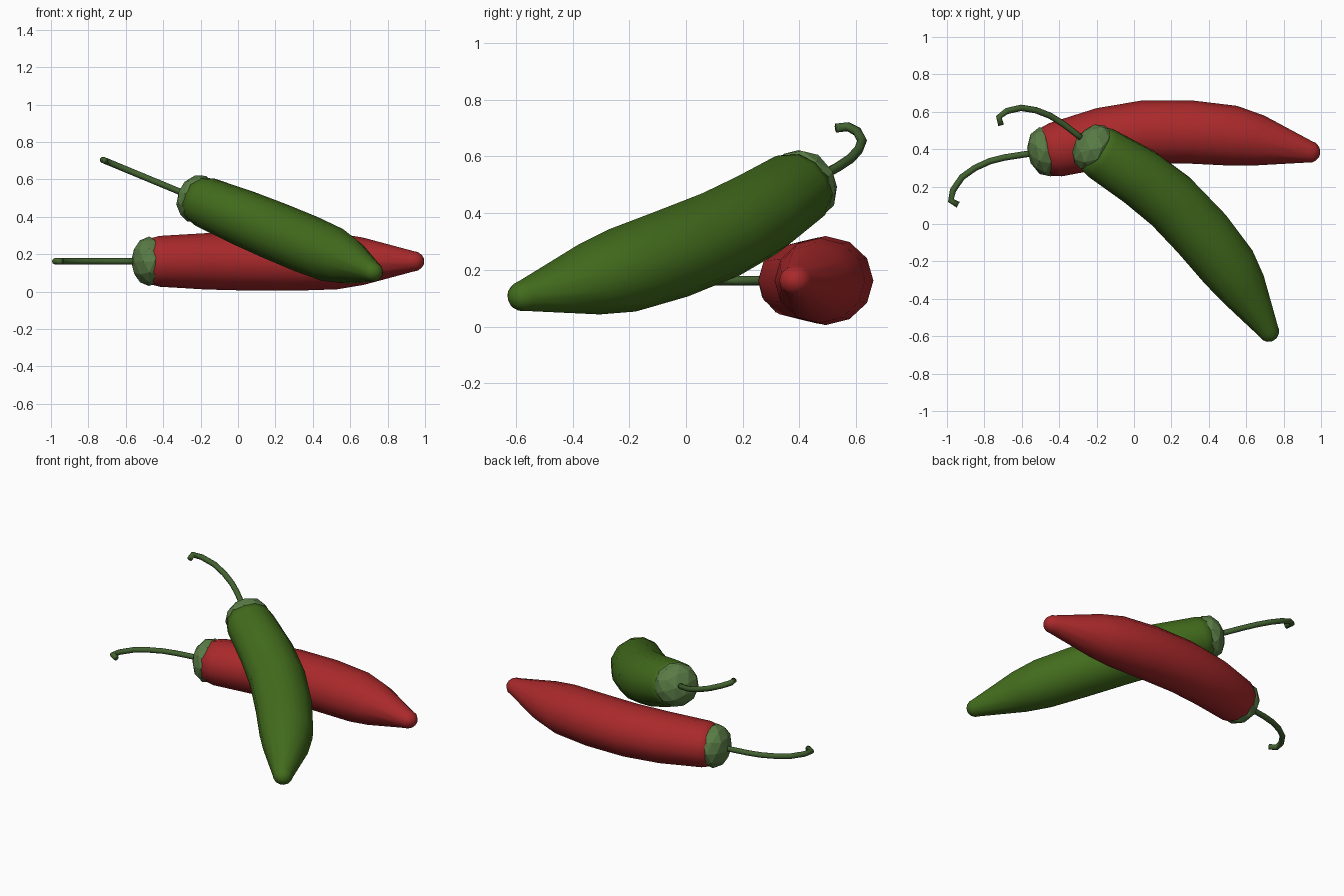
import bpy, bmesh
from math import sin, cos, pi, radians
from mathutils import Vector, Matrix

if "Cube" in bpy.data.objects:
    bpy.data.objects.remove(bpy.data.objects["Cube"])

# stem base is the pivot of each pepper
PIVOT = Vector((-0.567, 0.374))
SIDES = 12
# body path: x, y, radius
BODY = [(-0.485, 0.382, 0.127), (-0.42, 0.397, 0.146), (-0.17, 0.460, 0.162),
        (0.05, 0.492, 0.168), (0.30, 0.492, 0.169), (0.53, 0.472, 0.161),
        (0.67, 0.446, 0.136), (0.937, 0.386, 0.059)]
STEM = [(-0.53, 0.38), (-0.60, 0.370), (-0.69, 0.356), (-0.77, 0.336), (-0.85, 0.300),
        (-0.92, 0.250), (-0.968, 0.180), (-0.979, 0.125), (-0.94, 0.103)]


def material(name, rgb):
    m = bpy.data.materials.new(name)
    m.diffuse_color = (*rgb, 1)
    m.use_nodes = True
    m.node_tree.nodes["Principled BSDF"].inputs["Base Color"].default_value = m.diffuse_color
    return m


cap_mat = material("cap_green", (0.10, 0.20, 0.06))
stem_mat = material("stem_green", (0.055, 0.12, 0.03))


def finish(name, bm, mat, matrix, smooth):
    bmesh.ops.recalc_face_normals(bm, faces=bm.faces)
    for f in bm.faces:
        f.smooth = smooth
    me = bpy.data.meshes.new(name)
    bm.to_mesh(me)
    bm.free()
    me.materials.append(mat)
    ob = bpy.data.objects.new(name, me)
    ob.matrix_world = matrix
    bpy.context.collection.objects.link(ob)


def tube(path, sides, flat=1.0):
    """Loft rings (centre, radius, tangent) lying in the xy plane."""
    bm = bmesh.new()
    rings = []
    for c, r, t in path:
        n = Vector((-t.y, t.x, 0))
        rings.append([bm.verts.new(Vector((c.x, c.y, 0)) + n * r * cos(2 * pi * i / sides)
                      + Vector((0, 0, r * flat * sin(2 * pi * i / sides)))) for i in range(sides)])
    for a, b in zip(rings, rings[1:]):
        for i in range(sides):
            j = (i + 1) % sides
            bm.faces.new((a[i], a[j], b[j], b[i]))
    bm.faces.new(rings[0])
    bm.faces.new(rings[-1])
    return bm


def with_tangents(points, radii):
    out = []
    for i, p in enumerate(points):
        d_in = (p - points[max(i - 1, 0)]).normalized()
        d_out = (points[min(i + 1, len(points) - 1)] - p).normalized()
        out.append((p, radii[i], (d_in + d_out).normalized()))
    return out


def pepper(prefix, body_mat, matrix):
    # tapered body with a rounded tip
    path = with_tangents([Vector(p[:2]) - PIVOT for p in BODY], [p[2] for p in BODY])
    c, r, t = path[-1]
    for a in (25, 50, 70, 84):
        path.append((c + t * r * sin(radians(a)), r * cos(radians(a)), t))
    finish(prefix + "_pepper_body", tube(path, SIDES, 0.93), body_mat, matrix, True)

    # faceted cap over the wide end
    bm = bmesh.new()
    place = (Matrix.Translation((-0.476 - PIVOT.x, 0.386 - PIVOT.y, 0))
             @ Matrix.Rotation(radians(13), 4, 'Z') @ Matrix.Diagonal((0.093, 0.135, 0.132, 1)))
    bmesh.ops.create_icosphere(bm, subdivisions=2, radius=1, matrix=place)
    finish(prefix + "_pepper_cap", bm, cap_mat, matrix, False)

    # hooked stem
    pts = [Vector(p) - PIVOT for p in STEM]
    finish(prefix + "_pepper_stem", tube(with_tangents(pts, [0.017] * len(pts)), 8),
           stem_mat, matrix, True)


pepper("red", material("red_skin", (0.40, 0.022, 0.024)),
       Matrix.Translation((PIVOT.x, PIVOT.y, 0.162)))
# same pepper turned and leaning over the first one
pepper("green", material("green_skin", (0.055, 0.15, 0.012)),
       Matrix.Translation((-0.289, 0.465, 0.525)) @ Matrix.Rotation(radians(22.5), 4, 'Y')
       @ Matrix.Rotation(radians(-44), 4, 'Z'))
bpy.context.view_layer.update()
